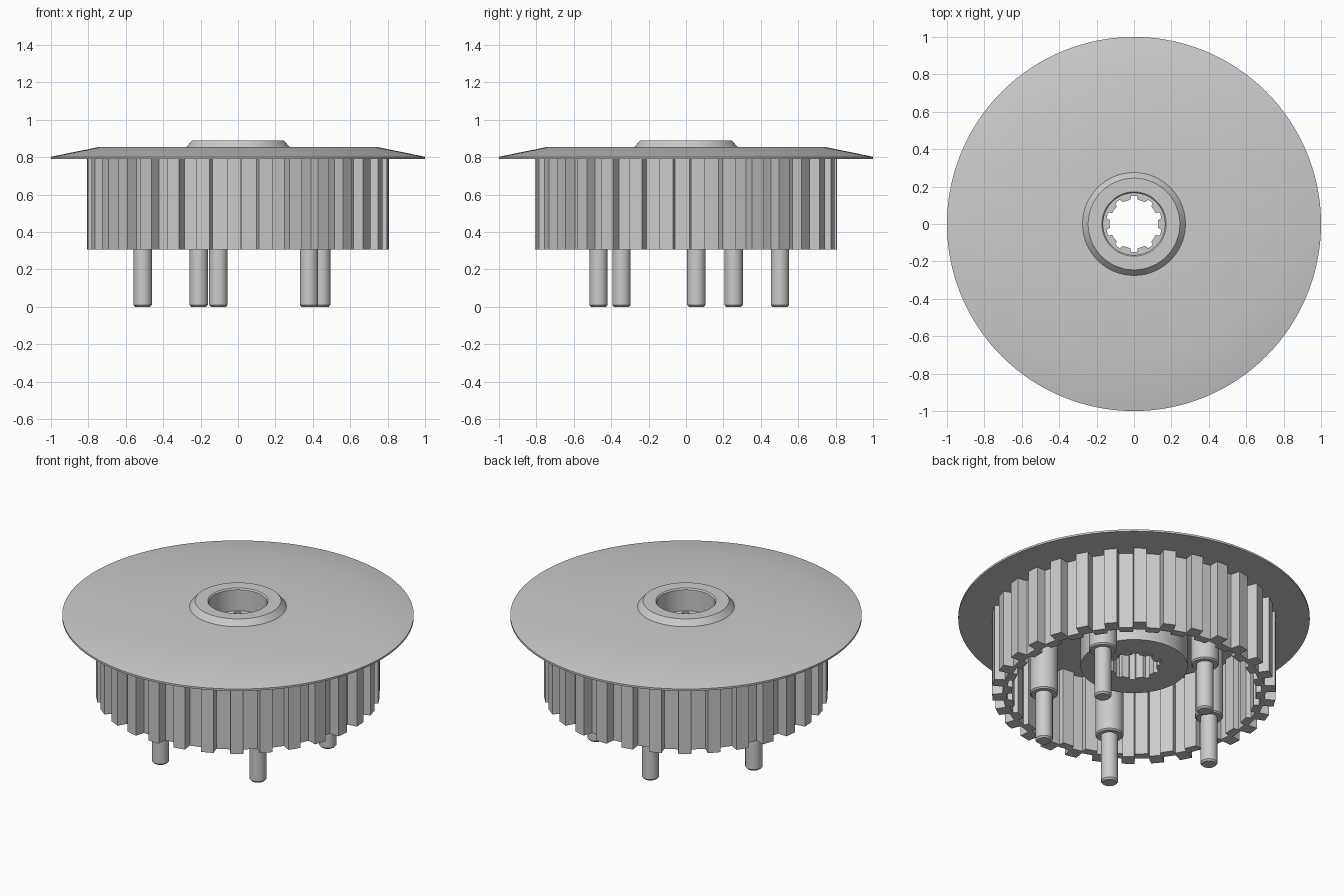
import bpy, bmesh
from math import cos, sin, pi, radians

if "Cube" in bpy.data.objects:
    bpy.data.objects.remove(bpy.data.objects["Cube"])


def finish(name, bm, smooth=25):
    bmesh.ops.recalc_face_normals(bm, faces=bm.faces)
    mesh = bpy.data.meshes.new(name)
    bm.to_mesh(mesh)
    bm.free()
    ob = bpy.data.objects.new(name, mesh)
    bpy.context.collection.objects.link(ob)
    if smooth:
        bpy.ops.object.select_all(action='DESELECT')
        ob.select_set(True)
        bpy.context.view_layer.objects.active = ob
        bpy.ops.object.shade_smooth_by_angle(angle=radians(smooth))
    return ob


def lathe(name, profile, segs, center=(0, 0), closed=True):
    """Revolve an (r, z) profile; an open profile gets its two ends capped."""
    bm = bmesh.new()
    rings = [[bm.verts.new((center[0] + r * cos(2 * pi * i / segs),
                            center[1] + r * sin(2 * pi * i / segs), z))
              for i in range(segs)] for r, z in profile]
    n = len(rings)
    for k in range(n if closed else n - 1):
        a, b = rings[k], rings[(k + 1) % n]
        for i in range(segs):
            j = (i + 1) % segs
            bm.faces.new((a[i], a[j], b[j], b[i]))
    if not closed:
        bm.faces.new(rings[0])
        bm.faces.new(rings[-1])
    return finish(name, bm)


def toothed_ring(name, count, phase, steps, z0, z1):
    """Steps per tooth: (angle in degrees, outer radius, inner radius)."""
    bm = bmesh.new()
    cols = []
    for t in range(count):
        for ang, ro, ri in steps:
            a = radians(phase + ang + 360 * t / count)
            cols.append([bm.verts.new((r * cos(a), r * sin(a), z))
                         for r, z in ((ro, z0), (ro, z1), (ri, z1), (ri, z0))])
    for c, d in zip(cols, cols[1:] + cols[:1]):
        for k in range(4):
            m = (k + 1) % 4
            bm.faces.new((c[k], d[k], d[m], c[m]))
    return finish(name, bm, smooth=0)


# flange disc with raised collar and hanging centre boss
lathe("flange_disc", [(0.165, 0.48), (0.165, 0.882), (0.172, 0.89), (0.245, 0.89),
                      (0.275, 0.855), (0.75, 0.853), (1.0, 0.802), (1.0, 0.79),
                      (0.305, 0.79), (0.305, 0.48)], 128)

# splined bore inside the boss
toothed_ring("bore_splines", 10, 0, [(-9, 0.168, 0.131), (0, 0.168, 0.13), (9, 0.168, 0.131),
                                     (12, 0.168, 0.15), (18, 0.168, 0.15), (24, 0.168, 0.15)],
             0.479, 0.75)

# corrugated drum wall with thirty teeth
toothed_ring("toothed_drum", 30, 4.5, [(-3.0, 0.748, 0.695), (-2.6, 0.808, 0.725),
                                       (2.6, 0.808, 0.725), (3.0, 0.748, 0.695)],
             0.305, 0.792)

# five stepped posts on a circle
for i in range(5):
    a = radians(29.8 + 72 * i)
    lathe("post_%d" % (i + 1),
          [(0.04, 0.0), (0.049, 0.01), (0.049, 0.305), (0.072, 0.305),
           (0.08, 0.313), (0.08, 0.80)], 32,
          center=(0.513 * cos(a), 0.513 * sin(a)), closed=False)
